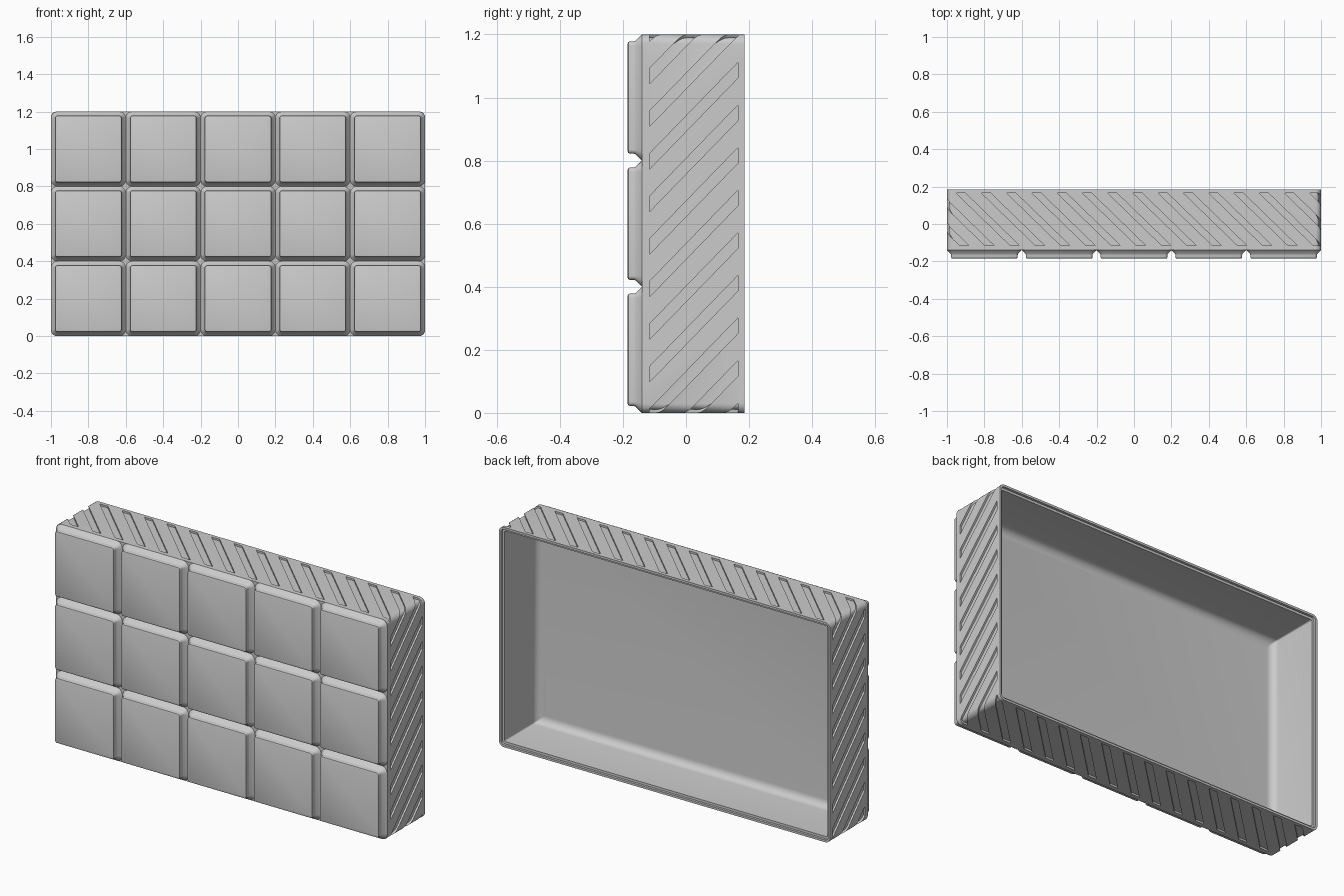
import bpy, bmesh, math
from mathutils import Vector

if "Cube" in bpy.data.objects:
    bpy.data.objects.remove(bpy.data.objects["Cube"], do_unlink=True)

HALF_X, HALF_Z, RADIUS = 1.0, 0.6, 0.03
FRONT, BACK = -0.14, 0.185
CELL = 0.4

grey = bpy.data.materials.new("light grey")
grey.use_nodes = True
grey.diffuse_color = (0.6, 0.6, 0.6, 1)
grey.node_tree.nodes["Principled BSDF"].inputs["Base Color"].default_value = (0.6, 0.6, 0.6, 1)


def rounded_rect(hx, hz, r, steps=5):
    """Counter-clockwise outline in x and z, starting on the right side."""
    points = []
    for corner, (sx, sz) in enumerate([(1, 1), (-1, 1), (-1, -1), (1, -1)]):
        for i in range(steps + 1):
            a = (corner + i / steps) * math.pi / 2
            points.append(Vector((sx * (hx - r) + r * math.cos(a), 0,
                                  sz * (hz - r) + r * math.sin(a))))
    return points


def loft(bm, centre, hx, hz, r, profile, inward=False):
    """Join inset outlines given as (inset, y), and cap the last one."""
    rings = []
    for inset, y in profile:
        outline = rounded_rect(hx - inset, hz - inset, max(r - inset, 0.008))
        rings.append([bm.verts.new(p + Vector((centre[0], y, centre[1]))) for p in outline])

    def face(verts):
        bm.faces.new(verts[::-1] if inward else verts)

    for a, b in zip(rings, rings[1:]):
        for j in range(len(a)):
            k = (j + 1) % len(a)
            face([a[j], a[k], b[k], b[j]])
    face(rings[-1])


def finish(name, bm):
    mesh = bpy.data.meshes.new(name)
    bm.to_mesh(mesh)
    bm.free()
    mesh.materials.append(grey)
    obj = bpy.data.objects.new(name, mesh)
    bpy.context.collection.objects.link(obj)
    bpy.ops.object.select_all(action='DESELECT')
    obj.select_set(True)
    bpy.context.view_layer.objects.active = obj
    bpy.ops.object.shade_smooth_by_angle(angle=math.radians(35))


# Grooved side walls: a flat strip (along, y, depth) with slanted grooves...
outline = rounded_rect(HALF_X, HALF_Z, RADIUS)
inner = rounded_rect(HALF_X - 0.01, HALF_Z - 0.01, RADIUS - 0.01)
knots = [0.0]
for a, b in zip(outline, outline[1:] + outline[:1]):
    knots.append(knots[-1] + (b - a).length)
LENGTH = knots[-1]
STRIPES, GROOVE, SLANT, DEPTH = 47, 0.049, 1.03, 0.01
LOW, HIGH = -0.115, 0.165
pitch = LENGTH / STRIPES

bm = bmesh.new()


def strip_quad(u, width, v0, v1, sunk=False):
    def corners(depth):
        return [bm.verts.new((u + du + SLANT * (v - HIGH), v, depth))
                for du, v in [(0, v0), (0, v1), (width, v1), (width, v0)]]
    top = corners(0)
    if not sunk:
        bm.faces.new(top)
        return
    floor = corners(DEPTH)
    bm.faces.new(floor)
    for j in range(4):
        k = (j + 1) % 4
        bm.faces.new([top[j], top[k], floor[k], floor[j]])


for i in range(STRIPES):
    start = i * pitch - 1.053
    for u, width, sunk in [(start, GROOVE, True), (start + GROOVE, pitch - GROOVE, False)]:
        strip_quad(u, width, FRONT, LOW)
        strip_quad(u, width, LOW, HIGH, sunk)
        strip_quad(u, width, HIGH, BACK)
bmesh.ops.remove_doubles(bm, verts=bm.verts, dist=1e-5)

# ...cut at the corner bends and wrapped round the outline
for turn in (-1, 0):
    for knot in knots:
        bmesh.ops.bisect_plane(bm, geom=bm.verts[:] + bm.edges[:] + bm.faces[:], dist=1e-6,
                               plane_co=(knot + turn * LENGTH, 0, 0), plane_no=(1, 0, 0))
for vert in bm.verts:
    u, y, depth = vert.co
    u %= LENGTH
    j = max(i for i in range(len(outline)) if knots[i] <= u)
    k = (j + 1) % len(outline)
    t = (u - knots[j]) / (knots[j + 1] - knots[j])
    outer_point = outline[j].lerp(outline[k], t)
    inner_point = inner[j].lerp(inner[k], t)
    vert.co = outer_point.lerp(inner_point, depth / DEPTH) + Vector((0, y, HALF_Z))
bmesh.ops.remove_doubles(bm, verts=bm.verts, dist=1e-5)
finish("grooved_side_walls", bm)

# Front plate behind the pads
bm = bmesh.new()
loft(bm, (0, HALF_Z), HALF_X, HALF_Z, RADIUS, [(0, FRONT)])
finish("front_plate", bm)

# Hollow inside: stepped rim, walls, and a rounded bend into the floor
profile = [(0, BACK), (0.012, BACK), (0.012, 0.172), (0.025, 0.172)]
bend = 0.04
for i in range(7):
    a = i / 6 * math.pi / 2
    profile.append((0.025 + bend * (1 - math.cos(a)), -0.075 - bend * math.sin(a)))
bm = bmesh.new()
loft(bm, (0, HALF_Z), HALF_X, HALF_Z, RADIUS, profile, inward=True)
finish("hollow_inside", bm)

# Raised square pads, five across and three high
pad_profile = [(0, FRONT), (0.02, -0.16), (0.022, -0.166), (0.022, -0.178),
               (0.024, -0.183), (0.029, BACK * -1)]
for row in range(3):
    for column in range(5):
        bm = bmesh.new()
        centre = ((column - 2) * CELL, (row + 0.5) * CELL)
        loft(bm, centre, CELL / 2, CELL / 2, 0.035, pad_profile)
        finish(f"pad_row{row + 1}_column{column + 1}", bm)
